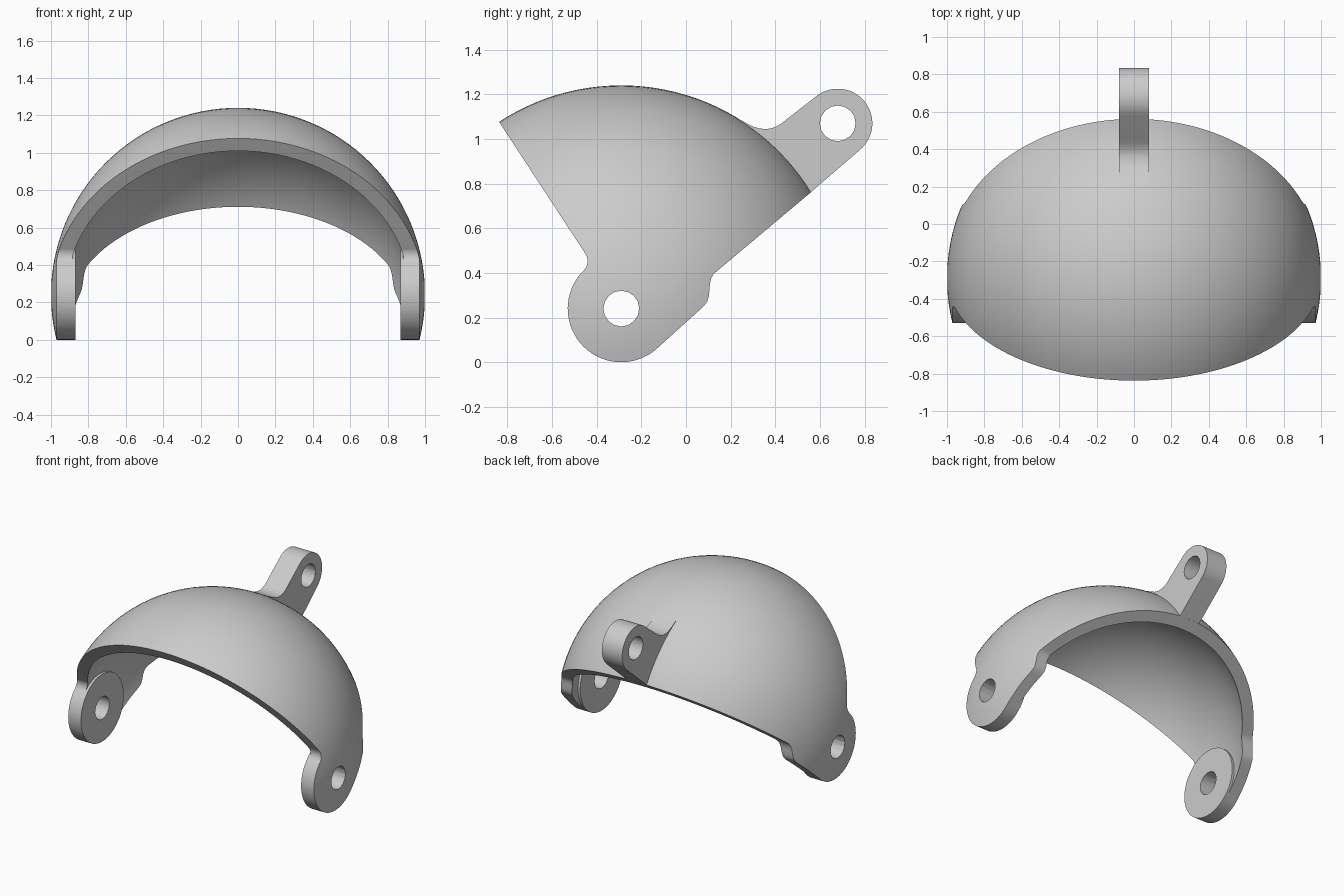
import bpy, bmesh
from math import radians, cos, sin, asin, degrees, sqrt
from mathutils import Matrix, Vector

if "Cube" in bpy.data.objects:
    bpy.data.objects.remove(bpy.data.objects["Cube"])

grey = bpy.data.materials.new("plain grey")
grey.use_nodes = True
grey.diffuse_color = (0.6, 0.6, 0.6, 1)
grey.node_tree.nodes["Principled BSDF"].inputs["Base Color"].default_value = grey.diffuse_color

# Shared dimensions, all profiles are (y, z) pairs
PIVOT = Vector((-0.29, 0.24))
OUTER, INNER = 1.0, 0.92
EAR_R, EAR_X = 0.24, 0.87
HOLE_R = 0.08
FRONT, BACK = 123.2, 40.0          # directions of the two rim planes in degrees
BACK_OFFSET = 0.147


def unit(deg):
    return Vector((cos(radians(deg)), sin(radians(deg))))


def arc(centre, radius, start, end, steps=16):
    return [centre + radius * unit(start + (end - start) * i / steps) for i in range(steps + 1)]


def finish(name, bm):
    bmesh.ops.recalc_face_normals(bm, faces=bm.faces)
    mesh = bpy.data.meshes.new(name)
    bm.to_mesh(mesh)
    bm.free()
    mesh.materials.append(grey)
    obj = bpy.data.objects.new(name, mesh)
    bpy.context.collection.objects.link(obj)
    return obj


def ball(name, radius):
    bm = bmesh.new()
    turn = Matrix.Translation((0, *PIVOT)) @ Matrix.Rotation(radians(90), 4, "Y")
    bmesh.ops.create_uvsphere(bm, u_segments=128, v_segments=64, radius=radius, matrix=turn)
    return finish(name, bm)


def prism(name, profile, x0, x1):
    bm = bmesh.new()
    face = bm.faces.new([bm.verts.new((x0, p[0], p[1])) for p in profile])
    extruded = bmesh.ops.extrude_face_region(bm, geom=[face])["geom"]
    moved = [v for v in extruded if isinstance(v, bmesh.types.BMVert)]
    bmesh.ops.translate(bm, verts=moved, vec=(x1 - x0, 0, 0))
    return finish(name, bm)


def rod(name, centre, radius, x0, x1, sides):
    return prism(name, arc(centre, radius, 0, 360, sides)[:-1], x0, x1)


def combine(target, tool, operation):
    mod = target.modifiers.new("cut", "BOOLEAN")
    mod.operation, mod.object, mod.solver = operation, tool, "EXACT"
    bpy.context.view_layer.objects.active = target
    bpy.ops.object.modifier_apply(modifier=mod.name)
    bpy.data.objects.remove(tool)


def smooth(obj):
    bpy.ops.object.select_all(action="DESELECT")
    obj.select_set(True)
    bpy.context.view_layer.objects.active = obj
    bpy.ops.object.shade_smooth_by_angle(angle=radians(30))


# Hollow of the shell, leaving flat round bosses inside both ears
hollow = ball("hollow", INNER)
for side in (-1, 1):
    boss = rod("boss", PIVOT, EAR_R + 0.002, side * EAR_X, side * 1.2, 64)
    combine(hollow, boss, "DIFFERENCE")

shell = ball("dome_shell", OUTER)
combine(shell, hollow, "DIFFERENCE")

# Side outline: front rim, dome, back rim and the rounded ear
fillet = 0.06
reach = EAR_R + fillet
lean = degrees(asin(fillet / reach))
fillet_centre = PIVOT + reach * unit(FRONT + lean)
back_base = PIVOT + BACK_OFFSET * unit(BACK - 90)
outline = arc(PIVOT, EAR_R, BACK - 90 + 360, FRONT + lean, 40)
outline += arc(fillet_centre, fillet, FRONT + lean + 180, FRONT + 270, 12)
outline += arc(PIVOT, 1.6, FRONT, 60, 8)
outline.append(back_base + 1.6 * unit(BACK))
outline += [back_base + 0.435 * unit(BACK), (0.122, 0.393), (0.112, 0.374), (0.107, 0.35),
            (0.105, 0.32), (0.102, 0.295), (0.095, 0.272), (0.082, 0.254), (0.066, 0.238)]
combine(shell, prism("outline", outline, -1.3, 1.3), "INTERSECT")

# Pivot holes through both ears
combine(shell, rod("pivot_hole", PIVOT, HOLE_R, -1.4, 1.4, 16), "DIFFERENCE")
smooth(shell)

# Rear tab, blended into the dome with a concave curve
tab_centre = Vector((0.68, 1.07))
root = 0.965
tab = [back_base + sqrt(root ** 2 - BACK_OFFSET ** 2) * unit(BACK)]
tab += arc(tab_centre, 0.155, BACK - 90, BACK + 90, 32)
tab += [(0.46, 1.095), (0.435, 1.075), (0.415, 1.061), (0.39, 1.05), (0.365, 1.045),
        (0.335, 1.046), (0.305, 1.054), (0.27, 1.071), (0.225, 1.096)]
tab += arc(PIVOT, root, 58, BACK + 10, 8)
rear_tab = prism("rear_tab", tab, -0.08, 0.08)
combine(rear_tab, rod("tab_hole", tab_centre, HOLE_R, -0.3, 0.3, 16), "DIFFERENCE")
smooth(rear_tab)

# The hollow has done its work as a cutter
